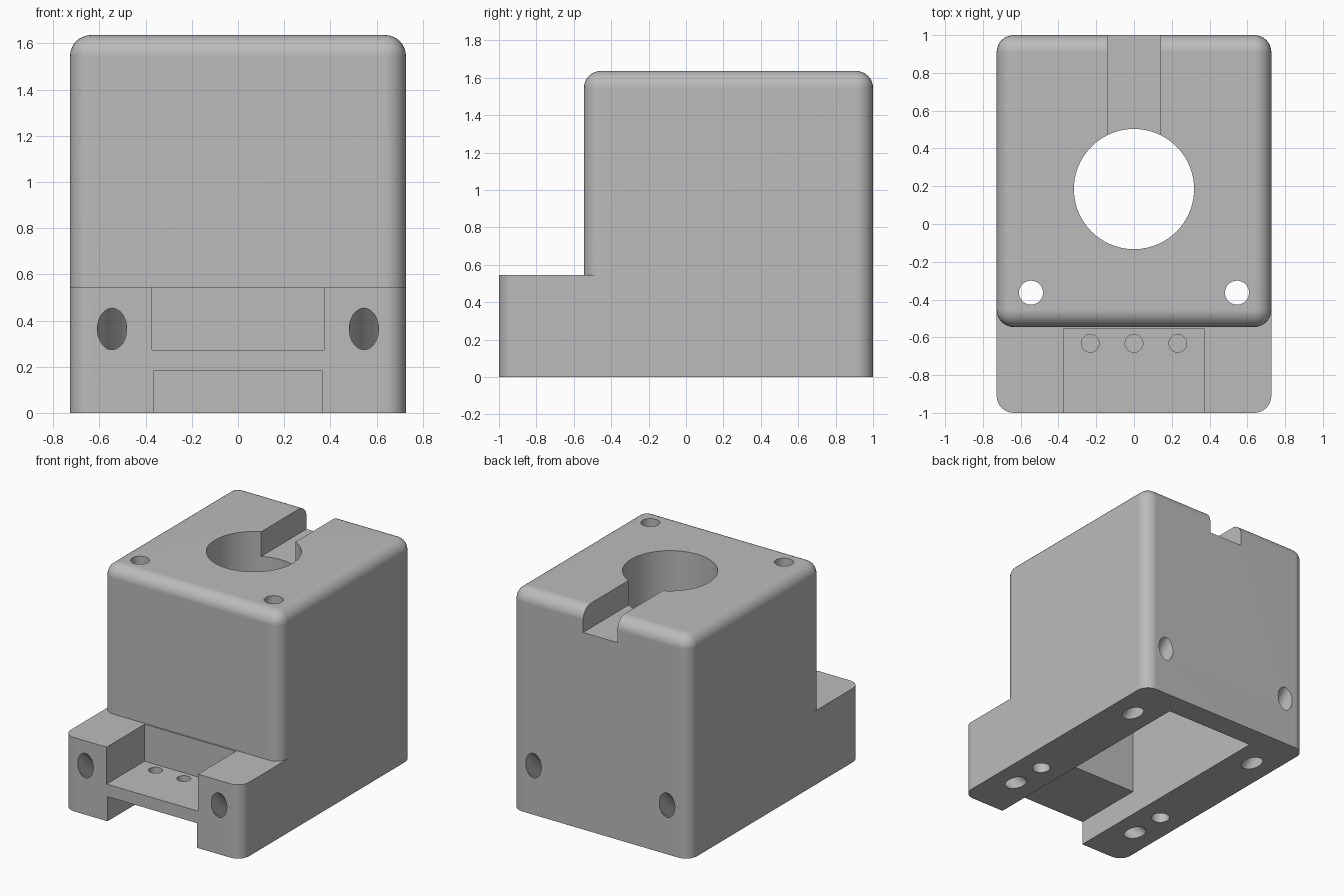
import bpy, bmesh, math

cube = bpy.data.objects.get("Cube")
if cube:
    bpy.data.objects.remove(cube, do_unlink=True)

U = 2 / 11              # design unit
HALF_W = 4 * U          # half width of the housing
ROUND = 0.5 * U         # outer corner radius
LEDGE_Z = 3 * U
TOP_Z = 9 * U
BORE_Y = 0.185
SCREW_X = 3 * U
SCREW_R = 0.35 * U

grey = bpy.data.materials.new("plain grey")
grey.use_nodes = True
grey.diffuse_color = (0.5, 0.5, 0.5, 1)
grey.node_tree.nodes["Principled BSDF"].inputs["Base Color"].default_value = (0.5, 0.5, 0.5, 1)


def finish(name, bm):
    bmesh.ops.recalc_face_normals(bm, faces=bm.faces)
    mesh = bpy.data.meshes.new(name)
    bm.to_mesh(mesh)
    bm.free()
    mesh.materials.append(grey)
    obj = bpy.data.objects.new(name, mesh)
    bpy.context.collection.objects.link(obj)
    return obj


def box(name, x, y, z, rounded=None):
    """Box from (min, max) ranges; edges picked by the rule are rounded."""
    bm = bmesh.new()
    bmesh.ops.create_cube(bm, size=1)
    for v in bm.verts:
        v.co = [r[0] if c < 0 else r[1] for c, r in zip(v.co, (x, y, z))]
    if rounded:
        edges = [e for e in bm.edges if rounded(*[v.co for v in e.verts])]
        bmesh.ops.bevel(bm, geom=edges, offset=ROUND, segments=8,
                        profile=0.5, affect='EDGES')
    return finish(name, bm)


def cylinder(name, radius, length, centre, tilt=0, sides=48):
    bm = bmesh.new()
    bmesh.ops.create_cone(bm, cap_ends=True, segments=sides, radius1=radius,
                          radius2=radius, depth=length)
    obj = finish(name, bm)
    obj.location = centre
    obj.rotation_euler.x = math.radians(tilt)
    return obj


def side_profile(name, points, half_width):
    """Extrude a (y, z) outline across x."""
    bm = bmesh.new()
    face = bm.faces.new([bm.verts.new((-half_width, y, z)) for y, z in points])
    new = bmesh.ops.extrude_face_region(bm, geom=[face])["geom"]
    bmesh.ops.translate(bm, vec=(2 * half_width, 0, 0),
                        verts=[g for g in new if isinstance(g, bmesh.types.BMVert)])
    return finish(name, bm)


def is_upright(a, b):
    return abs(a.z - b.z) > 0.1


# Main block: rounded upright and top edges
housing = box("housing", (-HALF_W, HALF_W), (-3 * U, 1), (0, TOP_Z),
              lambda a, b: is_upright(a, b) or a.z + b.z > 2 * TOP_Z - 0.01)

# Front ledge: only its two front uprights are rounded
ledge = box("ledge", (-HALF_W, HALF_W), (-1, -0.2), (0, LEDGE_Z),
            lambda a, b: is_upright(a, b) and a.y < -0.9)

# Openings
cutters = [
    side_profile("inner_cavity", [(-1.1, -0.1), (0.825, -0.1), (0.825, 6 * U),
                                  (-0.445, 6 * U), (-0.445, U), (-1.1, U)], 2 * U + 0.002),
    box("ledge_notch", (-0.373, 0.373), (-1.1, -0.557), (1.5 * U, LEDGE_Z + 0.1)),
    cylinder("main_bore", 1.75 * U, 1.4, (0, BORE_Y, TOP_Z - 0.3), sides=96),
    box("cable_slot", (-0.14, 0.14), (BORE_Y, 1.2), (TOP_Z - U, TOP_Z + 0.2)),
]
for side in (-1, 1):
    x = side * SCREW_X
    cutters.append(cylinder("corner_hole", SCREW_R, 2, (x, -2 * U, TOP_Z / 2)))
    # Slanted holes run from the front and back faces out of the underside
    for end in (-1, 1):
        cutters.append(cylinder("slanted_hole", SCREW_R, 0.8,
                                (x, end * (1 - U), U), tilt=-45 * end))
for i in (-1, 0, 1):
    cutters.append(cylinder("pin_hole", 0.047, 0.2, (i * 0.232, -0.632, 1.5 * U + 0.05)))

# Join the ledge, then cut every opening
bpy.context.view_layer.update()
bpy.ops.object.select_all(action='DESELECT')
bpy.context.view_layer.objects.active = housing
housing.select_set(True)
for tool in [ledge] + cutters:
    tool.hide_render = True
    mod = housing.modifiers.new(tool.name, 'BOOLEAN')
    mod.object = tool
    mod.operation = 'UNION' if tool is ledge else 'DIFFERENCE'
    mod.solver = 'EXACT'
    bpy.ops.object.modifier_apply(modifier=mod.name)
for tool in [ledge] + cutters:
    bpy.data.objects.remove(tool, do_unlink=True)

# Smooth rounds with clean flat faces
bpy.ops.object.shade_smooth_by_angle(angle=math.radians(30))
normals = housing.modifiers.new("flat_face_normals", 'WEIGHTED_NORMAL')
normals.keep_sharp = True
